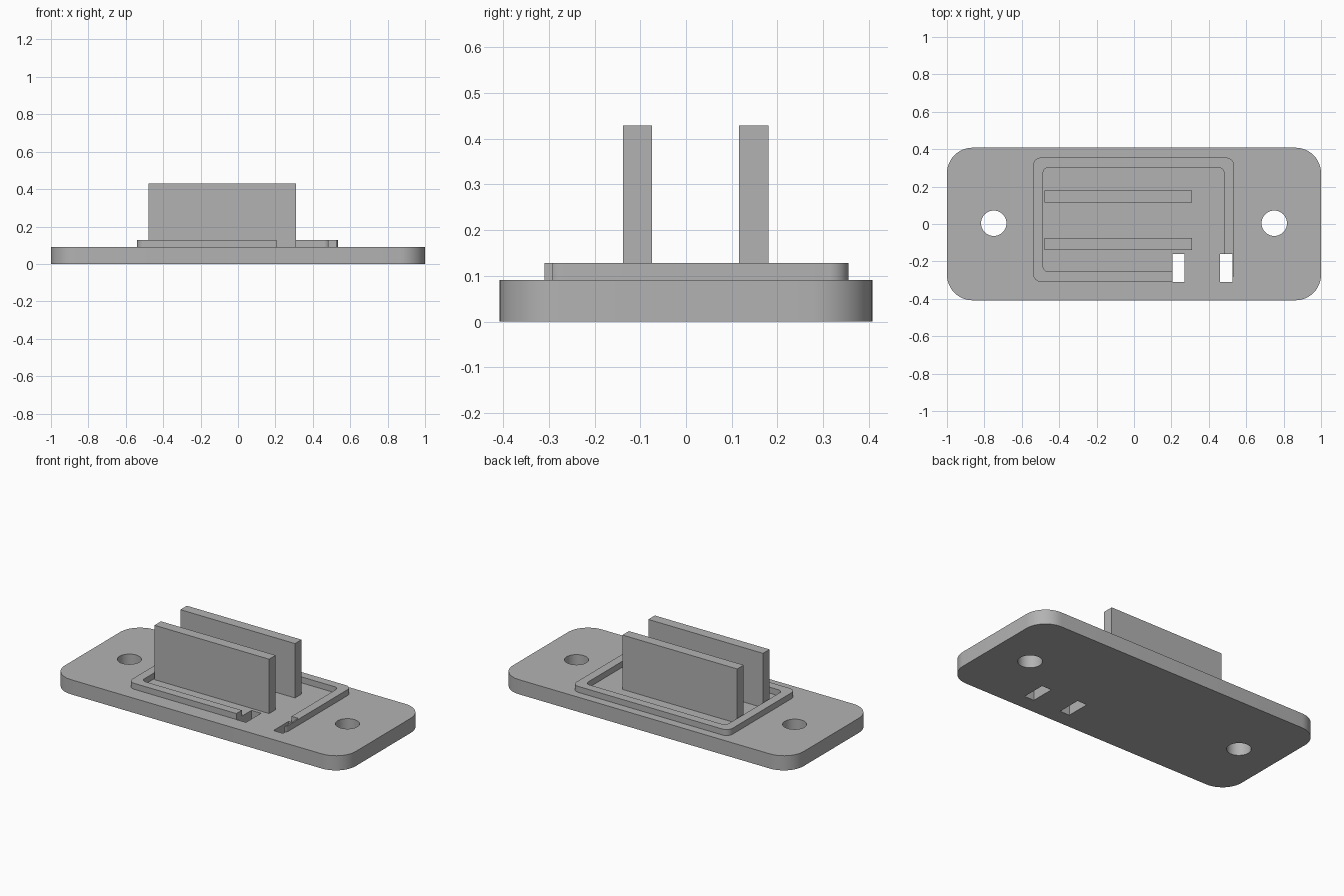
import bpy, bmesh, math

if "Cube" in bpy.data.objects:
    bpy.data.objects.remove(bpy.data.objects["Cube"], do_unlink=True)

grey = bpy.data.materials.new("plain grey")
grey.use_nodes = True
COLOUR = (0.448, 0.448, 0.448, 1)
grey.diffuse_color = COLOUR
grey.node_tree.nodes["Principled BSDF"].inputs["Base Color"].default_value = COLOUR


def rounded(x0, x1, y0, y1, r, steps=12):
    """Outline of a rectangle with rounded corners, counter-clockwise."""
    if r == 0:
        return [(x0, y0), (x1, y0), (x1, y1), (x0, y1)]
    centres = [(x1 - r, y1 - r), (x0 + r, y1 - r), (x0 + r, y0 + r), (x1 - r, y0 + r)]
    points = []
    for k, (cx, cy) in enumerate(centres):
        for i in range(steps + 1):
            a = math.pi / 2 * (k + i / steps)
            points.append((cx + r * math.cos(a), cy + r * math.sin(a)))
    return points


def circle(cx, cy, r, n=48):
    return [(cx + r * math.cos(math.tau * i / n), cy + r * math.sin(math.tau * i / n))
            for i in range(n)]


def prism(name, outline, z0, z1):
    bm = bmesh.new()
    face = bm.faces.new([bm.verts.new((x, y, z0)) for x, y in outline])
    new = bmesh.ops.extrude_face_region(bm, geom=[face])["geom"]
    bmesh.ops.translate(bm, vec=(0, 0, z1 - z0),
                        verts=[v for v in new if isinstance(v, bmesh.types.BMVert)])
    bmesh.ops.recalc_face_normals(bm, faces=bm.faces)
    mesh = bpy.data.meshes.new(name)
    bm.to_mesh(mesh)
    bm.free()
    mesh.materials.append(grey)
    obj = bpy.data.objects.new(name, mesh)
    bpy.context.collection.objects.link(obj)
    return obj


def cut(obj, cutters):
    """Subtract each cutter, apply the result and remove the cutter."""
    for cutter in cutters:
        cutter.hide_render = True
        mod = obj.modifiers.new("cut", "BOOLEAN")
        mod.operation, mod.solver, mod.object = "DIFFERENCE", "EXACT", cutter
        bpy.context.view_layer.objects.active = obj
        bpy.ops.object.modifier_apply(modifier=mod.name)
        bpy.data.objects.remove(cutter, do_unlink=True)


def smooth(obj):
    bpy.ops.object.select_all(action="DESELECT")
    obj.select_set(True)
    bpy.context.view_layer.objects.active = obj
    bpy.ops.object.shade_smooth_by_angle(angle=math.radians(30))


BASE_TOP, RIM_TOP, FIN_TOP = 0.091, 0.128, 0.429

# Base plate with two screw holes and two slots
base = prism("base_plate", rounded(-1, 1, -0.408, 0.408, 0.137), 0, BASE_TOP)
holes = [prism("screw_hole", circle(x, 0.004, 0.068), -0.1, 0.2) for x in (-0.75, 0.75)]
slots = [prism("slot", rounded(x, x + 0.066, -0.309, -0.16, 0), -0.1, 0.2)
         for x in (0.205, 0.46)]
cut(base, holes + slots)
smooth(base)

# Raised rim, open at the front between the slots
rim = prism("raised_rim", rounded(-0.54, 0.535, -0.309, 0.355, 0.043), BASE_TOP, RIM_TOP)
cut(rim, [prism("rim_inside", rounded(-0.486, 0.481, -0.255, 0.302, 0.03), 0, 0.3),
          prism("rim_gap", rounded(0.205, 0.526, -0.4, -0.16, 0), 0, 0.3)])
smooth(rim)

# Two upright fins
for name, y in (("front_fin", -0.138), ("back_fin", 0.116)):
    prism(name, rounded(-0.478, 0.311, y, y + 0.064, 0), BASE_TOP, FIN_TOP)
